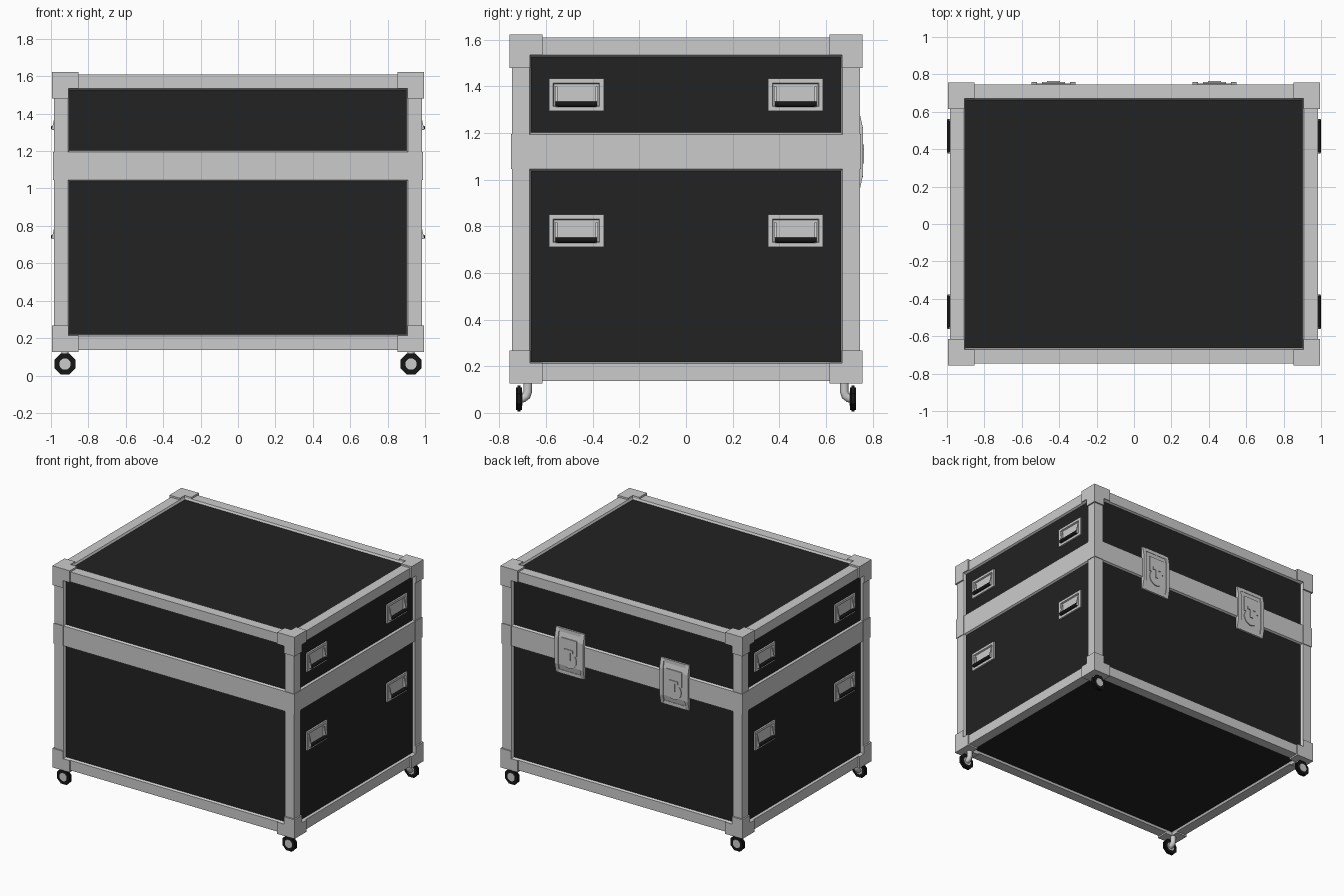
import bpy, bmesh, math
from mathutils import Vector, Matrix

if "Cube" in bpy.data.objects:
    bpy.data.objects.remove(bpy.data.objects["Cube"])


def material(name, r, g, b):
    m = bpy.data.materials.new(name)
    m.diffuse_color = (r, g, b, 1)
    m.use_nodes = True
    m.node_tree.nodes["Principled BSDF"].inputs["Base Color"].default_value = m.diffuse_color
    return m


METAL = material("light_grey_metal", 0.6, 0.6, 0.6)
PANEL = material("black_panel", 0.016, 0.016, 0.016)
RUBBER = material("black_rubber", 0.008, 0.008, 0.008)


def finish(name, bm, mats, mirror="", z=0.0, smooth=False):
    """Turn a bmesh into an object, mirrored across the given axes."""
    bmesh.ops.recalc_face_normals(bm, faces=bm.faces)
    me = bpy.data.meshes.new(name)
    bm.to_mesh(me)
    bm.free()
    ob = bpy.data.objects.new(name, me)
    ob.location.z = z
    bpy.context.collection.objects.link(ob)
    for m in mats:
        me.materials.append(m)
    if mirror:
        mod = ob.modifiers.new("mirror", "MIRROR")
        mod.use_axis = ["x" in mirror, "y" in mirror, "z" in mirror]
        mod.use_mirror_merge = False
    if smooth:
        bpy.context.view_layer.objects.active = ob
        ob.select_set(True)
        bpy.ops.object.shade_smooth_by_angle(angle=math.radians(40))
        ob.select_set(False)
    return ob


def box(bm, lo, hi):
    lo, hi = Vector(lo), Vector(hi)
    mat = Matrix.Translation((lo + hi) / 2) @ Matrix.Diagonal((*(hi - lo), 1))
    verts = bmesh.ops.create_cube(bm, size=1, matrix=mat)["verts"]
    return list({f for v in verts for f in v.link_faces})


def cylinder(bm, centre, radius, depth, sides, r2=None, axis="X"):
    """Cylinder lying along y."""
    mat = Matrix.Translation(centre) @ Matrix.Rotation(math.pi / 2, 4, axis) \
        @ Matrix.Rotation(math.pi / sides, 4, "Z")
    return bmesh.ops.create_cone(bm, cap_ends=True, segments=sides, radius1=radius,
                                 radius2=r2 or radius, depth=depth, matrix=mat)


def inset(bm, faces, thickness, depth):
    bmesh.ops.inset_individual(bm, faces=faces, thickness=thickness, depth=depth,
                               use_even_offset=True)


def prism(bm, profile, x0, x1):
    """Extrude a closed (y, z) profile from x0 to x1."""
    face = bm.faces.new([bm.verts.new((x0, y, z)) for y, z in profile])
    ext = bmesh.ops.extrude_face_region(bm, geom=[face])["geom"]
    bmesh.ops.translate(bm, vec=(x1 - x0, 0, 0),
                        verts=[v for v in ext if isinstance(v, bmesh.types.BMVert)])


# Case body: metal frame with sunken black panels, split at the lid line
bm = bmesh.new()
box(bm, (-0.983, -0.746, 0.137), (0.983, 0.746, 1.609))
bmesh.ops.bisect_plane(bm, geom=bm.verts[:] + bm.edges[:] + bm.faces[:],
                       plane_co=(0, 0, 1.12), plane_no=(0, 0, 1))
bm.normal_update()
panels = bm.faces[:]
inset(bm, panels, 0.074, 0)
inset(bm, panels, 0.008, -0.014)
for f in panels:
    f.material_index = 1
finish("case_body", bm, [METAL, PANEL])

# Corner guards: a block with an arm along each of the three edges
bm = bmesh.new()
W, ARM = 0.087, 0.055
outer = Vector((0.994, 0.757, 0.748))
box(bm, outer - Vector((W, W, W)), outer)
bm.normal_update()
inner = [f for f in bm.faces if sum(f.normal) < 0]
for f in inner:
    n = f.normal.copy()
    new = bmesh.ops.extrude_discrete_faces(bm, faces=[f])["faces"][0]
    bmesh.ops.translate(bm, vec=n * ARM, verts=new.verts)
bmesh.ops.remove_doubles(bm, verts=bm.verts, dist=1e-5)
finish("corner_guards", bm, [METAL], "xyz", 0.874)

# Edge guards where the lid meets the base
bm = bmesh.new()
box(bm, (0.91, 0.672, 1.045), (0.988, 0.751, 1.195))
finish("lid_edge_guards", bm, [METAL], "xy")

# Side handles: dished plate, slanted arms and a rubber grip
for name, z in (("lid", 1.364), ("base", 0.781)):
    bm = bmesh.new()
    faces = box(bm, (0.962, 0.352, -0.069), (0.981, 0.588, 0.069))
    bm.normal_update()
    front = [f for f in faces if f.normal.x > 0.9]
    inset(bm, front, 0.018, 0)
    inset(bm, front, 0.004, -0.011)
    for y in (0.383, 0.557):
        prism(bm, [(y - 0.005, -0.05), (y + 0.005, -0.05),
                   (y + 0.005, 0.035), (y - 0.005, 0.035)], 0.968, 0.996)
        bm.verts.ensure_lookup_table()
        for v in bm.verts[-8:]:  # slope the arm back at the top
            if v.co.z > 0 and v.co.x > 0.99:
                v.co.x = 0.977
    finish(name + "_handle_plates", bm, [METAL], "xy", z)
    bm = bmesh.new()
    cylinder(bm, (0.988, 0.47, -0.04), 0.0125, 0.178, 10)
    finish(name + "_handle_grips", bm, [RUBBER], "xy", z, True)

# Latches on the back: bowed plate, raised rims, twist lock
bm = bmesh.new()
X0, X1, MID = 0.313, 0.547, 1.12


def bowed(height, y_end, y_mid):
    return [(0.728, MID - height), (y_end, MID - height), (y_mid, MID - 0.1),
            (y_mid, MID + 0.1), (y_end, MID + height), (0.728, MID + height)]


prism(bm, bowed(0.165, 0.738, 0.752), X0, X1)
for x in (X0, X1 - 0.028):
    prism(bm, bowed(0.168, 0.744, 0.759), x, x + 0.028)
for s in (-1, 1):
    box(bm, (X0 + 0.028, 0.73, MID + s * 0.155 - 0.013),
        (X1 - 0.028, 0.746, MID + s * 0.155 + 0.013))
cx = (X0 + X1) / 2
box(bm, (cx - 0.062, 0.745, MID - 0.01), (cx + 0.062, 0.758, MID + 0.105))
cylinder(bm, (cx, 0.7515, MID - 0.05), 0.06, 0.013, 20)
box(bm, (cx - 0.012, 0.75, MID - 0.05), (cx + 0.012, 0.764, MID + 0.03))
box(bm, (cx - 0.035, 0.75, MID + 0.01), (cx + 0.035, 0.764, MID + 0.03))
finish("latches", bm, [METAL], "x")

# Casters: octagonal tyre, metal hub and a bent leg
WX, WY, WZ = 0.925, 0.716, 0.061
bm = bmesh.new()
cylinder(bm, (WX, WY, WZ), 0.06, 0.014, 8)
cylinder(bm, (WX, WY, WZ), 0.052, 0.024, 8)
finish("caster_tyres", bm, [RUBBER], "xy")
bm = bmesh.new()
cylinder(bm, (WX, WY, WZ), 0.031, 0.028, 12)
finish("caster_hubs", bm, [METAL], "xy")

bm = bmesh.new()
path = [(0.678, 0.15), (0.678, 0.09), (0.684, 0.073), (0.697, 0.063), (0.718, 0.061)]
rings = []
for i, (y, z) in enumerate(path):
    a, b = path[max(i - 1, 0)], path[min(i + 1, len(path) - 1)]
    t = Vector((0, b[0] - a[0], b[1] - a[1])).normalized()
    side = t.cross(Vector((1, 0, 0)))
    rings.append([bm.verts.new(Vector((WX, y, z)) + 0.019 * (
        math.cos(k * math.pi / 5) * Vector((1, 0, 0)) + math.sin(k * math.pi / 5) * side))
        for k in range(10)])
for r, s in zip(rings, rings[1:]):
    for k in range(10):
        bm.faces.new((r[k], r[(k + 1) % 10], s[(k + 1) % 10], s[k]))
bm.faces.new(rings[0])
bm.faces.new(rings[-1])
finish("caster_legs", bm, [METAL], "xy", 0, True)
